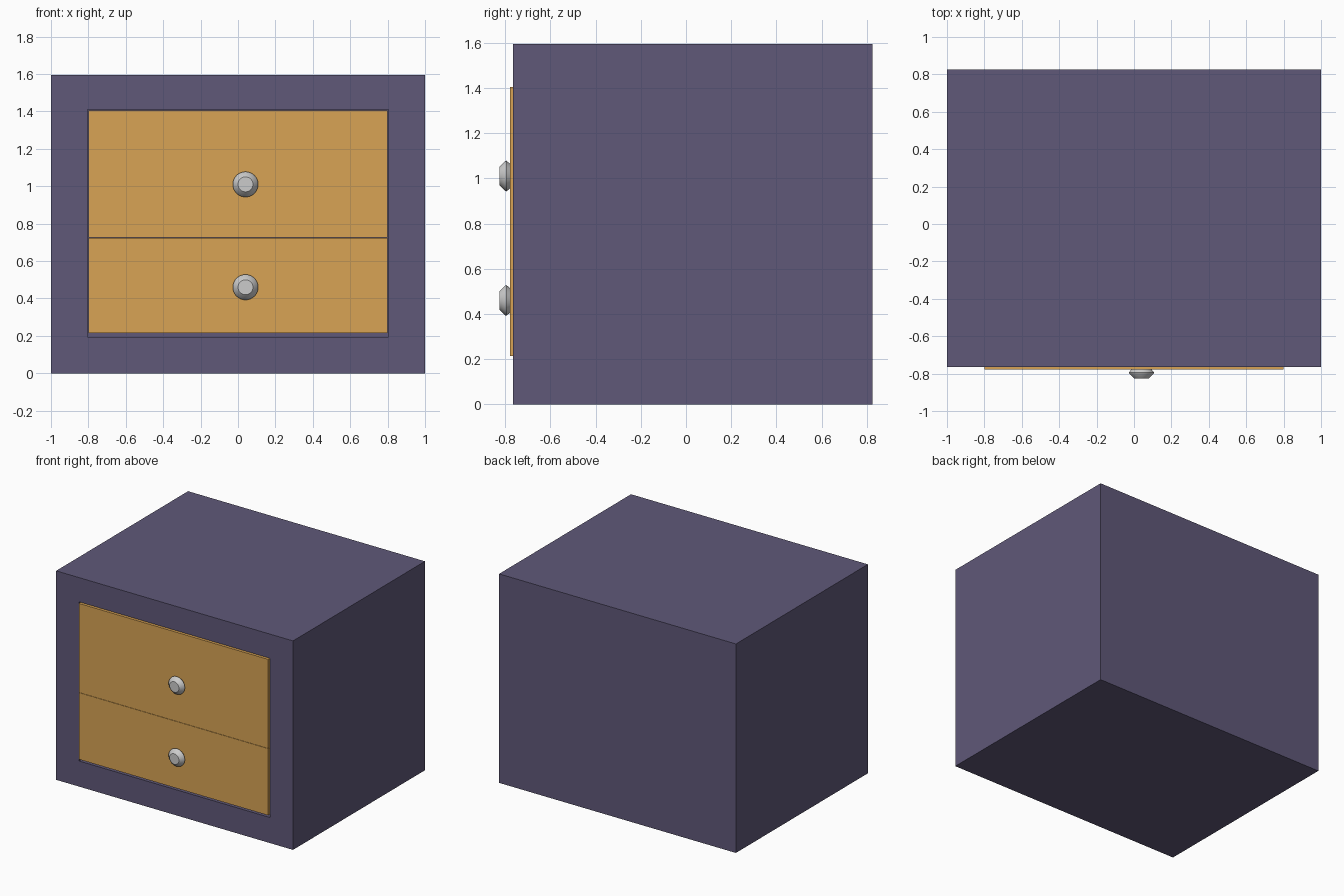
import bpy, bmesh, math
from mathutils import Vector

if "Cube" in bpy.data.objects:
    bpy.data.objects.remove(bpy.data.objects["Cube"])


def material(name, color):
    m = bpy.data.materials.new(name)
    m.diffuse_color = color
    m.use_nodes = True
    m.node_tree.nodes["Principled BSDF"].inputs["Base Color"].default_value = m.diffuse_color
    return m


def open_box(name, lo, hi, mat, open_dir, walls, depth):
    """Box with a recess in the face pointing along open_dir; walls = inner min/max corners."""
    bm = bmesh.new()
    bmesh.ops.create_cube(bm, size=1)
    lo, hi = Vector(lo), Vector(hi)
    for v in bm.verts:
        v.co = Vector([hi[i] if v.co[i] > 0 else lo[i] for i in range(3)])
    bm.normal_update()
    d = Vector(open_dir)
    face = max(bm.faces, key=lambda f: f.normal.dot(d))
    bmesh.ops.inset_individual(bm, faces=[face], thickness=0.01)
    # Snap the inset rim to the recess outline, then push it inwards
    axis = max(range(3), key=lambda i: abs(d[i]))
    mid = (lo + hi) / 2
    for v in face.verts:
        for i in range(3):
            if i != axis:
                v.co[i] = walls[1][i] if v.co[i] > mid[i] else walls[0][i]
    floor = bmesh.ops.extrude_discrete_faces(bm, faces=[face])["faces"][0]
    bmesh.ops.translate(bm, verts=floor.verts, vec=-d * depth)
    bmesh.ops.recalc_face_normals(bm, faces=bm.faces)
    mesh = bpy.data.meshes.new(name)
    bm.to_mesh(mesh)
    bm.free()
    ob = bpy.data.objects.new(name, mesh)
    bpy.context.collection.objects.link(ob)
    mesh.materials.append(mat)
    return ob


def knob(name, x, z, profile, segments=32):
    """Lathe a (radius, y) profile around the y direction."""
    bm = bmesh.new()
    rings = []
    for r, y in profile:
        rings.append([bm.verts.new((x + r * math.cos(a), y, z + r * math.sin(a)))
                      for a in (2 * math.pi * k / segments for k in range(segments))])
    for a, b in zip(rings, rings[1:]):
        for k in range(segments):
            n = (k + 1) % segments
            bm.faces.new((a[k], a[n], b[n], b[k]))
    bm.faces.new(rings[0])
    bm.faces.new(rings[-1])
    bmesh.ops.recalc_face_normals(bm, faces=bm.faces)
    mesh = bpy.data.meshes.new(name)
    bm.to_mesh(mesh)
    bm.free()
    ob = bpy.data.objects.new(name, mesh)
    bpy.context.collection.objects.link(ob)
    bpy.context.view_layer.objects.active = ob
    ob.select_set(True)
    bpy.ops.object.shade_smooth_by_angle(angle=math.radians(30))
    ob.select_set(False)


purple = material("purple_paint", (0.115, 0.098, 0.19, 1))
wood = material("orange_wood", (0.69, 0.37, 0.09, 1))

# Cabinet shell with front opening
open_box("cabinet", (-1, -0.765, 0), (1, 0.826, 1.595), purple, (0, -1, 0),
         ((-0.805, 0, 0.195), (0.805, 0, 1.41)), 1.39)

# Drawers (open-topped trays) and their knobs
KNOB = [(0.052, -0.775), (0.068, -0.795), (0.066, -0.80), (0.04, -0.826)]
for name, z0, z1, kz in (("lower", 0.215, 0.724, 0.46), ("upper", 0.726, 1.405, 1.01)):
    open_box(name + "_drawer", (-0.8, -0.778, z0), (0.8, 0.6, z1), wood, (0, 0, 1),
             ((-0.74, -0.72, 0), (0.74, 0.54, 0)), z1 - z0 - 0.06)
    knob(name + "_knob", 0.04, kz, KNOB)
